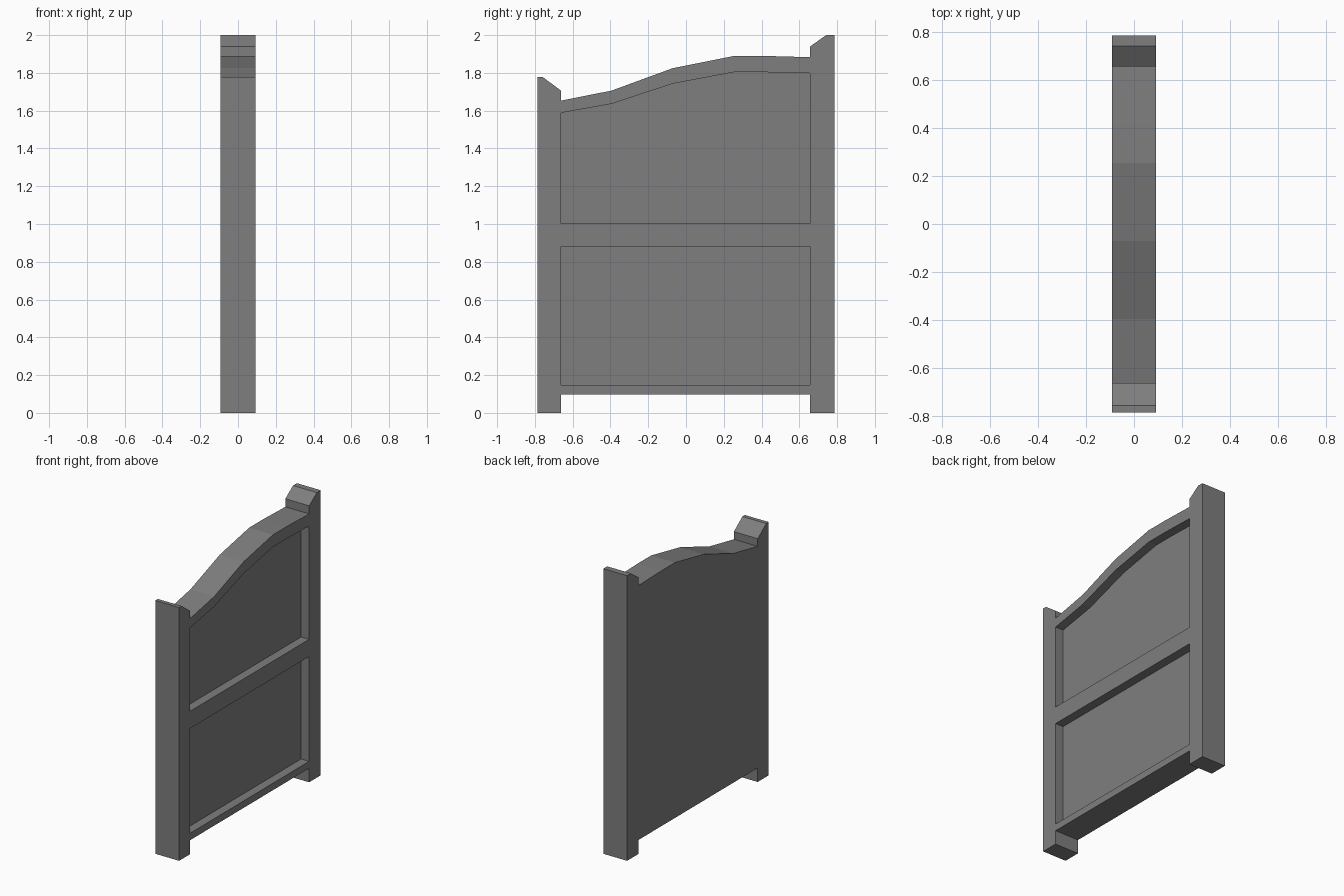
import bpy, bmesh

if "Cube" in bpy.data.objects:
    bpy.data.objects.remove(bpy.data.objects["Cube"])

HALF_T = 0.0925   # half thickness of the gate
PANEL_X = 0.03    # face of the recessed panels

dark = bpy.data.materials.new("dark_grey")
dark.diffuse_color = (0.21, 0.21, 0.21, 1)
dark.use_nodes = True
dark.node_tree.nodes["Principled BSDF"].inputs["Base Color"].default_value = dark.diffuse_color


def prism(name, profile, x0, x1):
    """Extrude a closed (y, z) profile from x0 to x1."""
    bm = bmesh.new()
    face = bm.faces.new([bm.verts.new((x0, y, z)) for y, z in profile])
    ext = bmesh.ops.extrude_face_region(bm, geom=[face])
    verts = [v for v in ext["geom"] if isinstance(v, bmesh.types.BMVert)]
    bmesh.ops.translate(bm, vec=(x1 - x0, 0, 0), verts=verts)
    bmesh.ops.recalc_face_normals(bm, faces=bm.faces)
    mesh = bpy.data.meshes.new(name)
    bm.to_mesh(mesh)
    bm.free()
    mesh.materials.append(dark)
    obj = bpy.data.objects.new(name, mesh)
    bpy.context.collection.objects.link(obj)
    return obj


L, R = -0.663, 0.657   # inner edges of the posts

# Gate body: low post, curved top rail, tall post, raised bottom edge
top_curve = [(L, 1.653), (-0.395, 1.706), (-0.07, 1.825), (0.255, 1.89), (0.41, 1.89), (R, 1.883)]
outline = [(-0.785, 0), (-0.785, 1.777), (-0.757, 1.777), (L, 1.707)]
outline += top_curve
outline += [(R, 1.94), (0.742, 2.0), (0.785, 2.0), (0.785, 0), (R, 0), (R, 0.098), (L, 0.098), (L, 0)]
gate = prism("gate_frame", outline, -HALF_T, HALF_T)

# Recessed panels on the +x side
upper = [(L, 1.003), (L, 1.588), (-0.395, 1.636), (-0.07, 1.743), (0.255, 1.804), (0.41, 1.804),
         (R, 1.798), (R, 1.003)]
lower = [(L, 0.147), (L, 0.882), (R, 0.882), (R, 0.147)]
for name, shape in (("upper_recess_cutter", upper), ("lower_recess_cutter", lower)):
    cutter = prism(name, shape, PANEL_X, 0.2)
    cutter.hide_render = True
    cutter.hide_set(True)
    cut = gate.modifiers.new(name, 'BOOLEAN')
    cut.operation = 'DIFFERENCE'
    cut.solver = 'EXACT'
    cut.object = cutter
